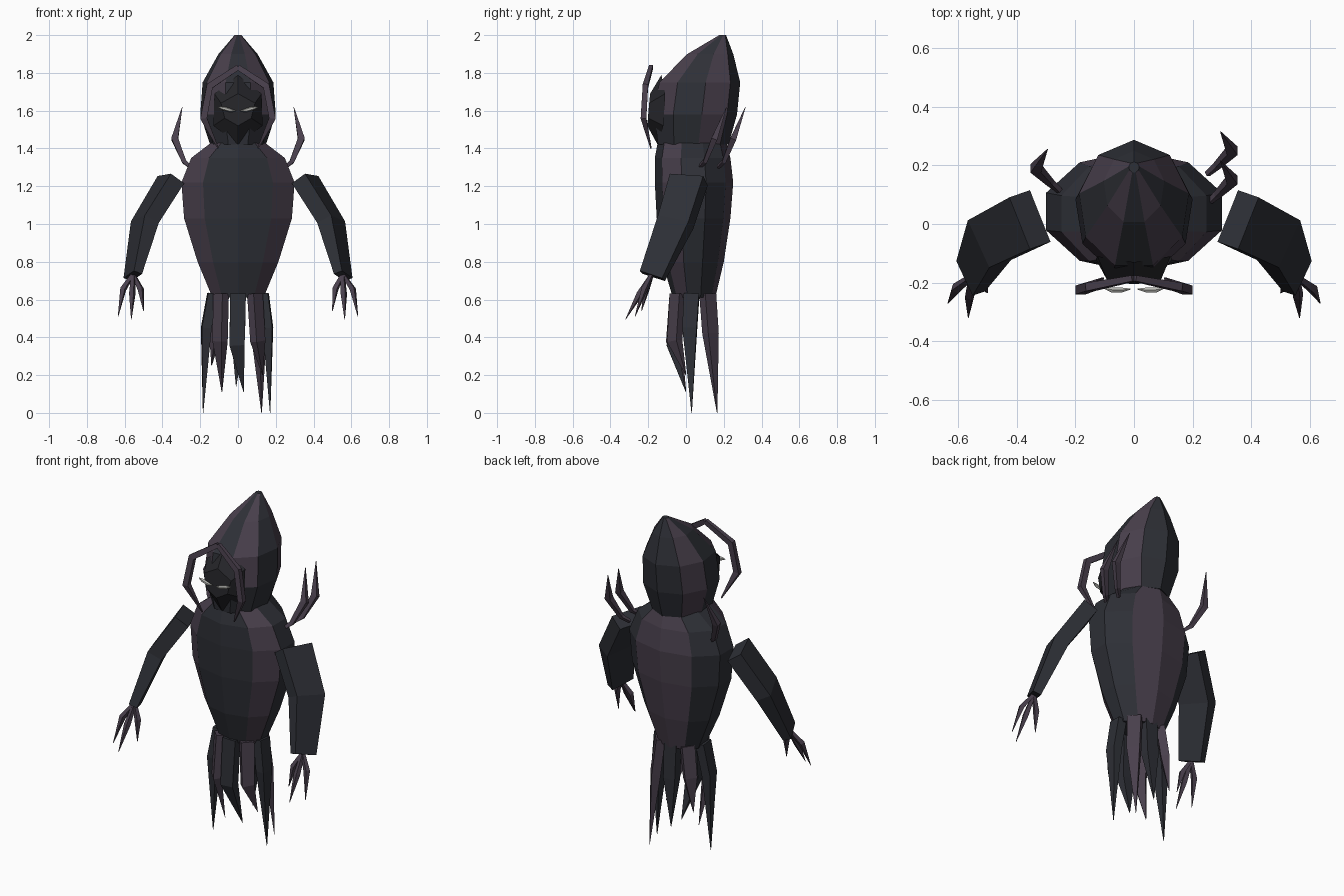
import bpy, bmesh, math
from mathutils import Vector

if "Cube" in bpy.data.objects:
    bpy.data.objects.remove(bpy.data.objects["Cube"])


def material(name, rgb):
    m = bpy.data.materials.new(name)
    m.diffuse_color = (*rgb, 1)
    m.use_nodes = True
    m.node_tree.nodes["Principled BSDF"].inputs["Base Color"].default_value = m.diffuse_color
    return m


DARK = material("charcoal", (0.027, 0.029, 0.037))
PURPLE = material("dusky purple", (0.066, 0.050, 0.072))
BLACK = material("shadow grey", (0.019, 0.019, 0.023))
PALE = material("pale grey", (0.50, 0.50, 0.47))


def loft(name, rings, mats, rule=None):
    """Skin closed rings of points; rule(band, side) gives the material index."""
    bm = bmesh.new()
    vs = [[bm.verts.new(p) for p in r] for r in rings]
    n = len(rings[0])
    for b in range(len(vs) - 1):
        for i in range(n):
            j = (i + 1) % n
            f = bm.faces.new((vs[b][i], vs[b][j], vs[b + 1][j], vs[b + 1][i]))
            f.material_index = rule(b, i) if rule else 0
    bm.faces.new(vs[0][::-1])
    bm.faces.new(vs[-1])
    bmesh.ops.recalc_face_normals(bm, faces=bm.faces)
    me = bpy.data.meshes.new(name)
    bm.to_mesh(me)
    bm.free()
    for m in mats:
        me.materials.append(m)
    ob = bpy.data.objects.new(name, me)
    bpy.context.collection.objects.link(ob)
    return ob


def shell_rings(profile, sides, offset):
    """Horizontal oval rings from (z, half width, front y, back y); angle 0 is the front."""
    rings = []
    for z, rx, yf, yb in profile:
        cy, ry = (yf + yb) / 2, (yb - yf) / 2
        angles = [2 * math.pi * (i + offset) / sides for i in range(sides)]
        rings.append([(rx * math.sin(a), cy - ry * math.cos(a), z) for a in angles])
    return rings


def limb(name, path, sizes, mat, ref=(0.35, 1, 0), sides=4):
    """Tapering limb along a path; sizes are (half depth, half thickness)."""
    pts = [Vector(p) for p in path]
    rings = []
    for i, p in enumerate(pts):
        d = (pts[min(i + 1, len(pts) - 1)] - pts[max(i - 1, 0)]).normalized()
        u = Vector(ref)
        u = (u - d * u.dot(d)).normalized()
        v = d.cross(u)
        a, b = sizes[i]
        k = math.sqrt(2) if sides == 4 else 1
        angles = [2 * math.pi * (s + 0.5) / sides for s in range(sides)]
        rings.append([p + k * (u * a * math.cos(t) + v * b * math.sin(t)) for t in angles])
    return loft(name, rings, [mat])


def flip(points, s):
    return [(x * s, y, z) for x, y, z in points]


# Robe body: ten panels, purple on the front diagonals and at the back
body = [(0.61, 0.142, -0.07, 0.155), (0.80, 0.225, -0.125, 0.20),
        (1.03, 0.30, -0.155, 0.235), (1.22, 0.315, -0.165, 0.25),
        (1.35, 0.26, -0.165, 0.235), (1.43, 0.15, -0.15, 0.215)]
loft("robe_body", shell_rings(body, 10, 0), [DARK, PURPLE],
     lambda b, i: int(i in (1, 4, 5, 8)))

# Pointed hood leaning back: nine panels in alternating colours
hood = [(1.42, 0.15, -0.16, 0.225), (1.58, 0.203, -0.18, 0.27),
        (1.75, 0.19, -0.155, 0.287), (1.90, 0.105, 0.0, 0.25),
        (2.00, 0.018, 0.175, 0.212)]
loft("hood", shell_rings(hood, 9, 0.5), [DARK, PURPLE],
     lambda b, i: int(i in (2, 5) or (b > 0 and i in (0, 7))))

# Sunken face: outer outline stepping to a raised front
outer = [(0, -0.13, 1.79), (0.125, -0.11, 1.69), (0.13, -0.12, 1.52),
         (0, -0.15, 1.42), (-0.13, -0.12, 1.52), (-0.125, -0.11, 1.69)]
inner = [(0, -0.19, 1.69), (0.09, -0.195, 1.64), (0.07, -0.20, 1.56),
         (0, -0.205, 1.52), (-0.07, -0.20, 1.56), (-0.09, -0.195, 1.64)]
loft("face", [outer, inner], [BLACK])

for s, side in ((-1, "left"), (1, "right")):
    # Glowing slit eye, outer end raised
    limb(side + "_eye",
         flip([(0.012, -0.222, 1.598), (0.04, -0.225, 1.602),
               (0.075, -0.225, 1.612), (0.105, -0.218, 1.618)], s),
         [(0.002, 0.002), (0.009, 0.010), (0.010, 0.011), (0.002, 0.002)],
         PALE, (0, 1, 0), 6)

    # Curved mandible framing the face
    limb(side + "_face_frame",
         flip([(0, -0.185, 1.83), (0.15, -0.215, 1.73), (0.182, -0.225, 1.56),
               (0.105, -0.185, 1.40)], s),
         [(0.010, 0.014), (0.014, 0.018), (0.015, 0.018), (0.003, 0.003)],
         PURPLE, (0, 1, 0))

    # Bent arm
    limb(side + "_arm",
         flip([(0.355, 0.015, 1.235), (0.493, -0.055, 1.01), (0.557, -0.178, 0.725)], s),
         [(0.095, 0.045), (0.09, 0.044), (0.068, 0.024)], DARK, (0.35 * s, 1, 0))

    # Three thin claws
    claws = [((0.515, -0.21, 0.655), (0.50, -0.235, 0.54)),
             ((0.56, -0.245, 0.63), (0.565, -0.32, 0.495)),
             ((0.608, -0.22, 0.655), (0.635, -0.27, 0.51))]
    for k, (mid, tip) in enumerate(claws):
        limb(f"{side}_claw_{k + 1}", flip([(0.555, -0.18, 0.735), mid, tip], s),
             [(0.008, 0.008), (0.013, 0.013), (0.001, 0.001)], PURPLE)

# Crooked back spines: two on the right, one on the left
for name, s, y in (("right_spine_front", 1, 0.08), ("right_spine_back", 1, 0.18),
                   ("left_spine", -1, 0.12)):
    limb(name, flip([(0.25, y - 0.01, 1.30), (0.285, y + 0.02, 1.33),
                     (0.335, y + 0.07, 1.45), (0.295, y + 0.135, 1.62)], s),
         [(0.008, 0.008), (0.010, 0.012), (0.016, 0.018), (0.001, 0.001)],
         PURPLE, (0, 1, 0))

# Ragged tails hanging from the hem: base, bulge, tip, half width, colour
tails = [
    ("front_tail", (0, -0.06), (-0.005, -0.075, 0.36), (0.03, 0.0, 0.11), 0.042, DARK),
    ("front_left_tail", (-0.09, -0.045), (-0.095, -0.065, 0.38), (-0.085, 0.0, 0.11), 0.036, PURPLE),
    ("front_right_tail", (0.09, -0.045), (0.105, -0.06, 0.38), (0.13, 0.0, 0.20), 0.036, PURPLE),
    ("left_tail", (-0.135, 0.03), (-0.168, 0.02, 0.45), (-0.185, 0.03, 0.0), 0.040, DARK),
    ("right_tail", (0.135, 0.03), (0.158, 0.02, 0.45), (0.17, 0.03, 0.0), 0.040, DARK),
    ("back_right_tail", (0.09, 0.115), (0.11, 0.13, 0.42), (0.125, 0.165, 0.0), 0.038, PURPLE),
    ("back_left_tail", (-0.09, 0.115), (-0.115, 0.125, 0.45), (-0.14, 0.13, 0.25), 0.036, PURPLE),
    ("back_tail", (0, 0.125), (0, 0.135, 0.42), (-0.01, 0.155, 0.14), 0.040, DARK),
]
for name, (bx, by), mid, tip, w, mat in tails:
    out = Vector((bx, by - 0.04, 0))
    limb(name, [(bx, by, 0.63), mid, tip],
         [(w * 0.65, w), (w * 0.65, w * 0.95), (0.001, 0.001)], mat, out)
